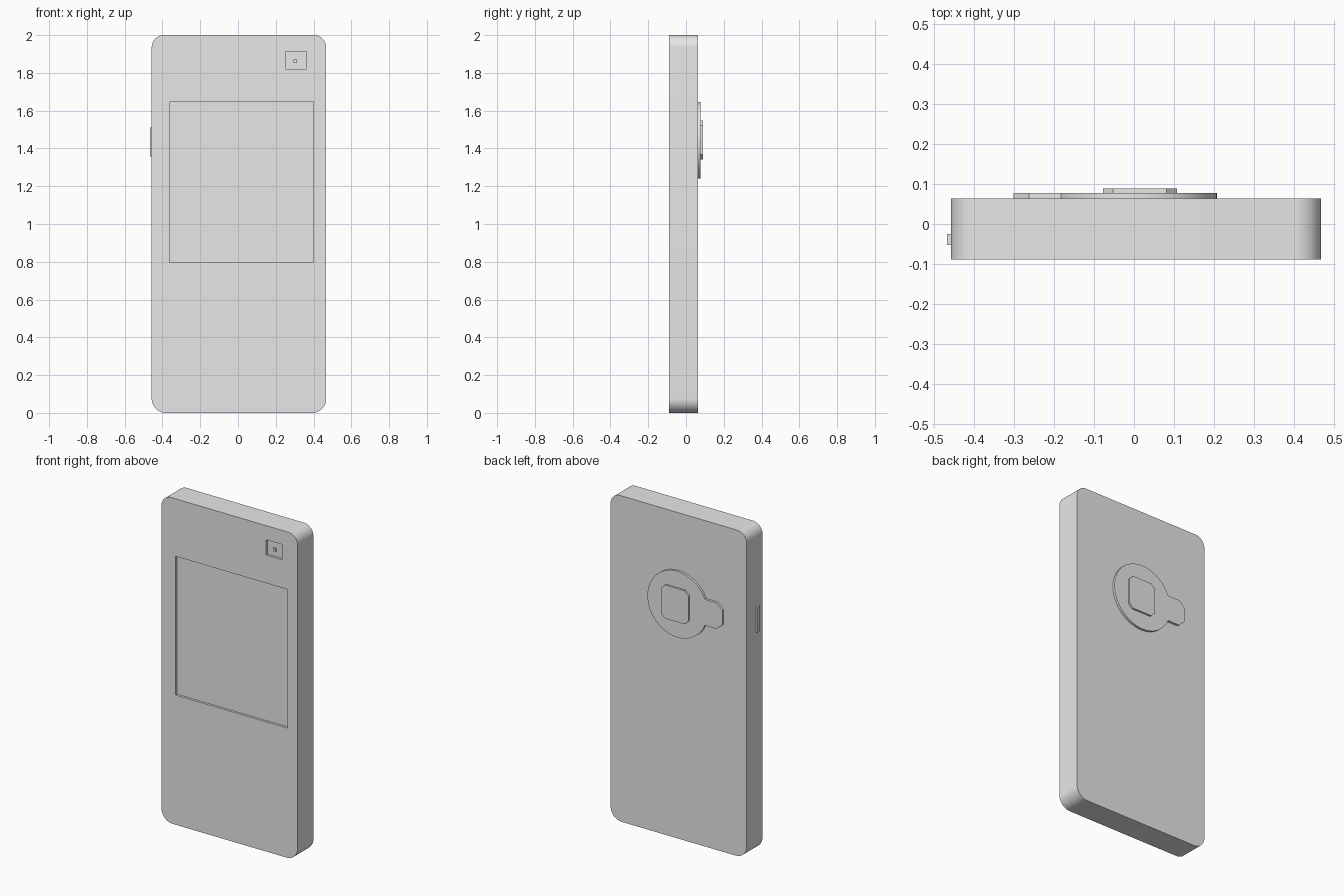
import bpy
import bmesh
from math import sin, cos, pi, asin

if "Cube" in bpy.data.objects:
    bpy.data.objects.remove(bpy.data.objects["Cube"])

GREY = (0.8, 0.8, 0.8, 1)
grey = bpy.data.materials.new("plain_grey")
grey.use_nodes = True
grey.diffuse_color = GREY
grey.node_tree.nodes["Principled BSDF"].inputs["Base Color"].default_value = GREY


def slab(name, outline, y0, y1):
    """Extrude an (x, z) outline from y0 to y1."""
    bm = bmesh.new()
    face = bm.faces.new([bm.verts.new((x, y0, z)) for x, z in outline])
    side = bmesh.ops.extrude_face_region(bm, geom=[face])["geom"]
    moved = [v for v in side if isinstance(v, bmesh.types.BMVert)]
    bmesh.ops.translate(bm, verts=moved, vec=(0, y1 - y0, 0))
    bmesh.ops.recalc_face_normals(bm, faces=bm.faces)
    mesh = bpy.data.meshes.new(name)
    bm.to_mesh(mesh)
    bm.free()
    mesh.materials.append(grey)
    obj = bpy.data.objects.new(name, mesh)
    bpy.context.collection.objects.link(obj)
    return obj


def arc(cx, cz, r, a0, a1, n):
    steps = [a0 + (a1 - a0) * i / n for i in range(n + 1)]
    return [(cx + r * cos(a), cz + r * sin(a)) for a in steps]


def rounded(x0, x1, z0, z1, r_low, r_high, n):
    """Rectangle outline with rounded (or, for n = 1, chamfered) corners."""
    return (arc(x1 - r_high, z1 - r_high, r_high, 0, pi / 2, n)
            + arc(x0 + r_high, z1 - r_high, r_high, pi / 2, pi, n)
            + arc(x0 + r_low, z0 + r_low, r_low, pi, 1.5 * pi, n)
            + arc(x1 - r_low, z0 + r_low, r_low, 1.5 * pi, 2 * pi, n))


def rect(x0, x1, z0, z1):
    return [(x0, z0), (x1, z0), (x1, z1), (x0, z1)]


def activate(obj):
    bpy.ops.object.select_all(action='DESELECT')
    obj.select_set(True)
    bpy.context.view_layer.objects.active = obj


def smooth(obj):
    activate(obj)
    bpy.ops.object.shade_smooth_by_angle(angle=pi / 6)


FRONT, BACK = -0.089, 0.064
RECESS = FRONT + 0.014

# Body with rounded corners
body = slab("body", rounded(-0.457, 0.467, 0, 2, 0.075, 0.065, 12), FRONT, BACK)

# Screen and camera recesses cut into the front
for name, outline in (("screen_recess", rect(-0.362, 0.4, 0.796, 1.647)),
                      ("camera_recess", rect(0.252, 0.362, 1.82, 1.913))):
    cutter = slab(name, outline, FRONT - 0.05, RECESS)
    cutter.hide_render = True
    cut = body.modifiers.new(name, 'BOOLEAN')
    cut.operation = 'DIFFERENCE'
    cut.solver = 'EXACT'
    cut.object = cutter
    activate(body)
    bpy.ops.object.modifier_apply(modifier=cut.name)
    bpy.data.objects.remove(cutter)
smooth(body)

# Small lens inside the camera recess
slab("camera_lens", rect(0.295, 0.313, 1.853, 1.871), RECESS - 0.008, RECESS + 0.004)

# Round back plate with a chamfered tab
cx, cz, r, half = 0.004, 1.444, 0.203, 0.08
gap = asin(half / r)
tab = [(-0.262, cz - half), (-0.301, cz - 0.045),
       (-0.301, cz + 0.045), (-0.262, cz + half)]
plate = slab("back_plate", arc(cx, cz, r, pi + gap, 3 * pi - gap, 64) + tab[::-1],
             BACK - 0.004, 0.078)
smooth(plate)

# Raised pad with chamfered corners
slab("back_pad", rounded(-0.078, 0.107, 1.341, 1.547, 0.026, 0.026, 1), 0.074, 0.089)

# Side button
slab("side_button", rect(-0.467, -0.45, 1.357, 1.51), -0.052, -0.025)
